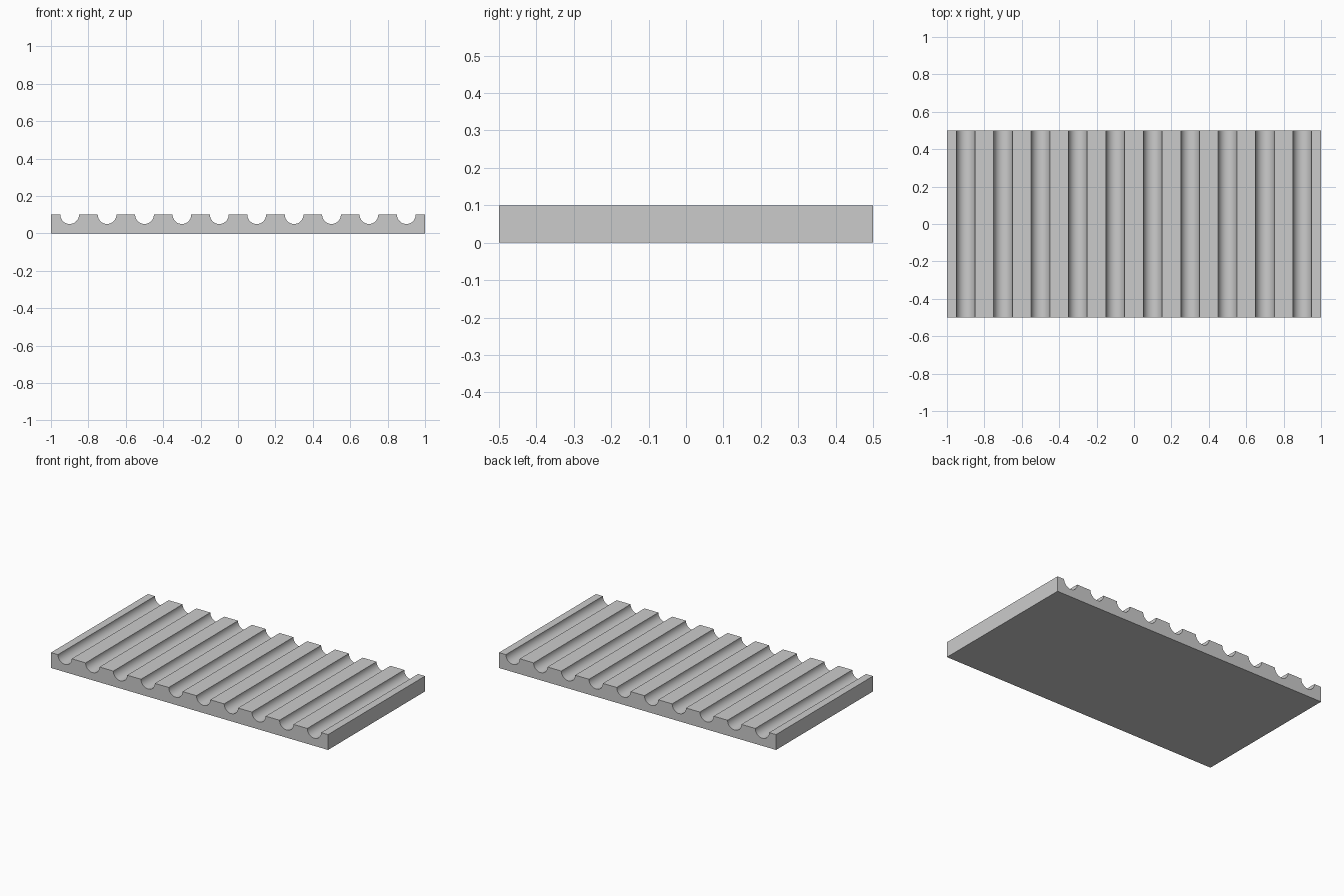
import bpy
import bmesh
import math

cube = bpy.data.objects.get("Cube")
if cube:
    bpy.data.objects.remove(cube, do_unlink=True)

LENGTH, DEPTH, HEIGHT = 2.0, 1.0, 0.1
GROOVES, RADIUS, SEGMENTS = 10, 0.05, 24
PITCH = LENGTH / GROOVES

# Plain grey material
grey = bpy.data.materials.new("plain grey")
grey.use_nodes = True
colour = (0.6, 0.6, 0.6, 1)
grey.diffuse_color = colour
grey.node_tree.nodes["Principled BSDF"].inputs["Base Color"].default_value = colour

# Slab cross-section: flat base, top edge cut by half-round grooves
profile = [(LENGTH / 2, 0), (-LENGTH / 2, 0), (-LENGTH / 2, HEIGHT)]
for g in range(GROOVES):
    centre = -LENGTH / 2 + PITCH * (g + 0.5)
    for s in range(SEGMENTS + 1):
        a = math.pi * (1 + s / SEGMENTS)
        profile.append((centre + RADIUS * math.cos(a), HEIGHT + RADIUS * math.sin(a)))
profile.append((LENGTH / 2, HEIGHT))

# Extrude the cross-section from front to back
bm = bmesh.new()
front = bm.faces.new([bm.verts.new((x, -DEPTH / 2, z)) for x, z in profile])
result = bmesh.ops.extrude_face_region(bm, geom=[front], use_keep_orig=True)
back = [v for v in result["geom"] if isinstance(v, bmesh.types.BMVert)]
bmesh.ops.translate(bm, verts=back, vec=(0, DEPTH, 0))
bmesh.ops.recalc_face_normals(bm, faces=bm.faces)
mesh = bpy.data.meshes.new("grooved_slab")
bm.to_mesh(mesh)
bm.free()
mesh.materials.append(grey)

slab = bpy.data.objects.new("grooved_slab", mesh)
bpy.context.collection.objects.link(slab)

# Smooth grooves, crisp edges
bpy.ops.object.select_all(action="DESELECT")
slab.select_set(True)
bpy.context.view_layer.objects.active = slab
bpy.ops.object.shade_smooth_by_angle(angle=math.radians(30))
